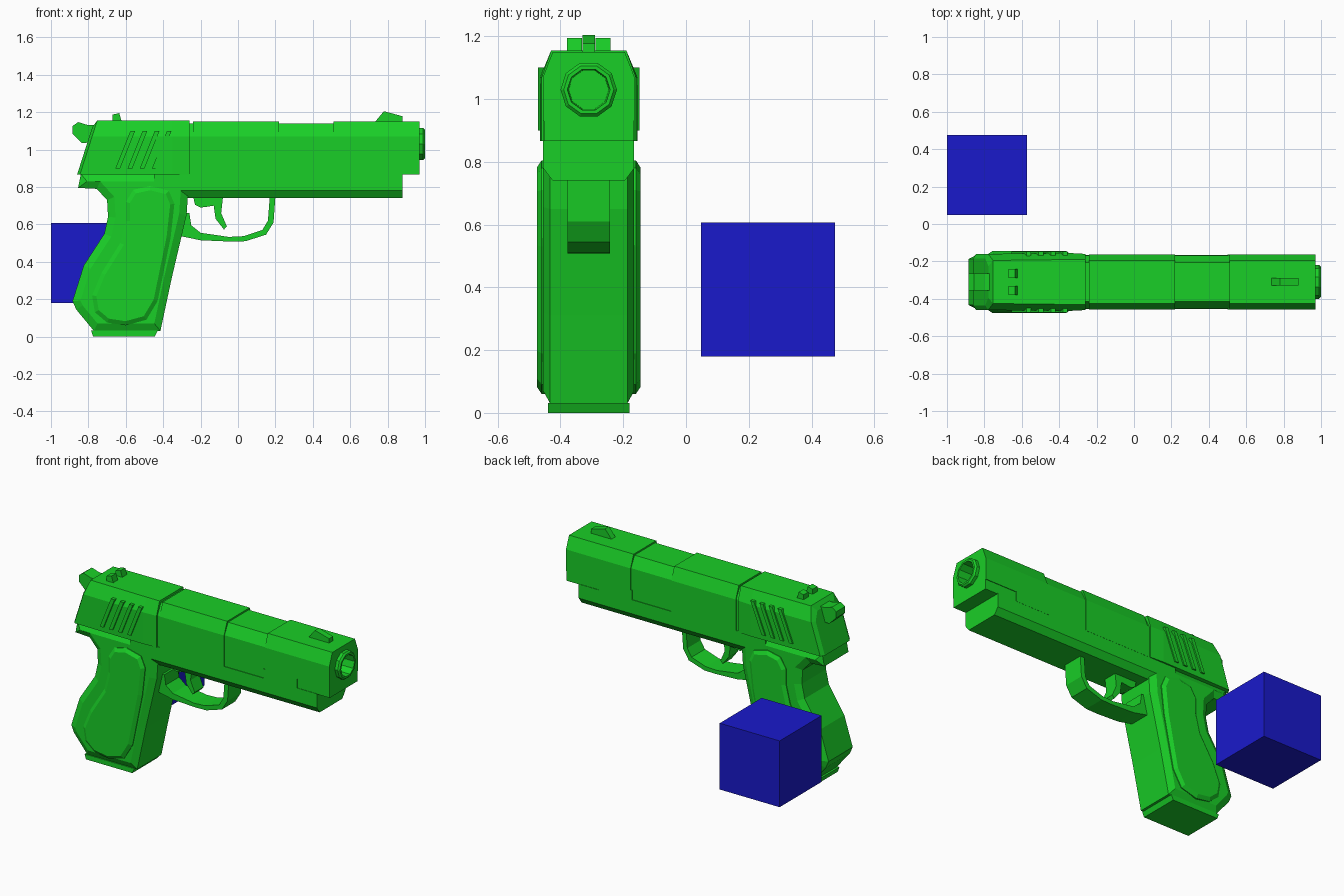
import bpy, bmesh, math

if "Cube" in bpy.data.objects:
    bpy.data.objects.remove(bpy.data.objects["Cube"])

YC = -0.31  # centre line of the pistol


def material(name, rgb):
    m = bpy.data.materials.new(name)
    m.diffuse_color = (*rgb, 1)
    m.use_nodes = True
    m.node_tree.nodes["Principled BSDF"].inputs["Base Color"].default_value = m.diffuse_color
    return m


GREEN = material("green", (0.01, 0.62, 0.02))
BLUE = material("blue", (0.01, 0.01, 0.6))


def finish(name, bm, mat=GREEN):
    bmesh.ops.recalc_face_normals(bm, faces=bm.faces[:])
    me = bpy.data.meshes.new(name)
    bm.to_mesh(me)
    bm.free()
    ob = bpy.data.objects.new(name, me)
    bpy.context.collection.objects.link(ob)
    me.materials.append(mat)
    return ob


def bridge(bm, rings, caps=True):
    for a, b in zip(rings, rings[1:]):
        for i in range(len(a)):
            j = (i + 1) % len(a)
            bm.faces.new((a[i], a[j], b[j], b[i]))
    if caps:
        return [bm.faces.new(rings[0]), bm.faces.new(rings[-1])]


def prism(name, pts, half, inset=0, depth=0, y=0):
    """Side-view outline extruded across the width, with optional chamfered rims."""
    bm = bmesh.new()
    rings = [[bm.verts.new((px, YC + y + s * (half - depth), pz)) for px, pz in pts]
             for s in (-1, 1)]
    caps = bridge(bm, rings)
    bmesh.ops.recalc_face_normals(bm, faces=bm.faces[:])
    if inset:
        bmesh.ops.inset_individual(bm, faces=caps, thickness=inset, depth=depth,
                                   use_even_offset=True)
    return finish(name, bm)


def loft(name, sections, z0=0.867, z1=1.07):
    """Chamfered slide section; each entry is x, half width, top half width, top z, lean."""
    bm = bmesh.new()
    rings = []
    for x, w, t, top, lean in sections:
        ring = [(-w, z0), (w, z0), (w, z1), (t, top), (-t, top), (-w, z1)]
        rings.append([bm.verts.new((x + lean * (z - z0), YC + y, z)) for y, z in ring])
    bridge(bm, rings)
    return finish(name, bm)


def lathe(name, prof, sides, z):
    """Ring profile (x, radius) turned about a lengthwise axis."""
    bm = bmesh.new()
    rings = [[bm.verts.new((x, YC + r * math.cos(2 * math.pi * i / sides),
                            z + r * math.sin(2 * math.pi * i / sides)))
              for i in range(sides)] for x, r in prof]
    bridge(bm, rings)
    return finish(name, bm)


# Slide: serrated rear, recessed core, middle and front blocks
loft("slide_rear", [(-0.86, 0.125, 0.085, 1.12, 0.32), (-0.845, 0.15, 0.115, 1.155, 0.32),
                    (-0.35, 0.155, 0.12, 1.155, 0), (-0.258, 0.15, 0.12, 1.155, 0)])
loft("slide_core", [(-0.35, 0.141, 0.105, 1.14, 0), (0.6, 0.141, 0.105, 1.14, 0)])
loft("slide_middle", [(-0.24, 0.146, 0.115, 1.15, 0), (0.22, 0.146, 0.115, 1.15, 0)])
front = loft("slide_front", [(0.51, 0.146, 0.115, 1.15, 0), (0.97, 0.146, 0.115, 1.15, 0)],
             z0=0.93)
prism("slide_front_lower", [(0.5, 0.867), (0.74, 0.867), (0.74, 0.93), (0.5, 0.93)], 0.146)
prism("slide_nose_block", [(0.74, 0.867), (0.97, 0.867), (0.97, 0.93), (0.74, 0.93)], 0.142)

# Barrel with a real recess in the slide
cutter = lathe("bore_cutter", [(0.78, 0.08), (1.05, 0.08)], 10, 1.03)
cutter.hide_render = True
cutter.hide_set(True)
mod = front.modifiers.new("bore", "BOOLEAN")
mod.object = cutter
mod.operation = "DIFFERENCE"
mod.solver = "EXACT"
lathe("barrel", [(0.77, 0.075), (0.96, 0.09), (0.99, 0.09), (1.0, 0.08), (1.0, 0.068),
                 (0.8, 0.064)], 10, 1.03)

# Slanted grip ribs on both sides of the slide
for side in (-1, 1):
    for i in range(4):
        x = -0.565 + i * 0.065
        prism("slide_rib", [(x - 0.09, 0.9), (x - 0.065, 0.9), (x + 0.015, 1.1), (x - 0.01, 1.1)],
              0.02, y=side * 0.142)

# Sights
for side in (-1, 1):
    prism("rear_sight", [(-0.67, 1.15), (-0.67, 1.187), (-0.635, 1.195), (-0.622, 1.15)],
          0.024, y=side * 0.046)
prism("front_sight", [(0.73, 1.145), (0.78, 1.205), (0.88, 1.178), (0.88, 1.145)], 0.02)

# Hammer
prism("hammer", [(-0.75, 1.13), (-0.8, 1.13), (-0.855, 1.147), (-0.885, 1.125), (-0.885, 1.085),
                 (-0.835, 1.035), (-0.75, 1.04)], 0.045)

# Frame under the slide, chamfered along its lower edges
bm = bmesh.new()
section = [(-0.145, 0.87), (0.145, 0.87), (0.145, 0.78), (0.115, 0.74), (-0.115, 0.74),
           (-0.145, 0.78)]
bridge(bm, [[bm.verts.new((x, YC + y, z)) for y, z in section] for x in (-0.45, 0.88)])
finish("frame", bm)

# Grip, side panels and base plate
prism("grip", [(-0.84, 0.87), (-0.855, 0.795), (-0.755, 0.79), (-0.7, 0.73), (-0.695, 0.64),
               (-0.715, 0.55), (-0.825, 0.38), (-0.885, 0.19), (-0.865, 0.145), (-0.77, 0.03),
               (-0.415, 0.03), (-0.355, 0.31), (-0.275, 0.65), (-0.26, 0.87)],
      0.145, 0.04, 0.022)
prism("grip_panels", [(-0.47, 0.805), (-0.37, 0.78), (-0.34, 0.71), (-0.36, 0.53), (-0.43, 0.19),
                      (-0.49, 0.09), (-0.6, 0.06), (-0.7, 0.075), (-0.765, 0.13), (-0.78, 0.22),
                      (-0.73, 0.34), (-0.63, 0.5), (-0.6, 0.62), (-0.6, 0.72), (-0.56, 0.785)],
      0.165, 0.022, 0.015)
prism("base_plate", [(-0.785, 0.032), (-0.775, 0), (-0.445, 0), (-0.43, 0.032)], 0.13)

# Trigger guard and trigger
prism("trigger_guard", [(-0.32, 0.54), (-0.2, 0.515), (-0.04, 0.508), (0.04, 0.51), (0.15, 0.545),
                        (0.19, 0.61), (0.2, 0.75), (0.17, 0.75), (0.16, 0.62), (0.13, 0.57),
                        (0.03, 0.537), (-0.05, 0.533), (-0.2, 0.555), (-0.25, 0.595),
                        (-0.26, 0.66), (-0.32, 0.66)], 0.068)
prism("trigger", [(-0.24, 0.75), (-0.23, 0.705), (-0.2, 0.69), (-0.16, 0.695), (-0.13, 0.7),
                  (-0.12, 0.63), (-0.075, 0.572), (-0.06, 0.59), (-0.09, 0.66), (-0.08, 0.75)],
      0.045)

# Blue cube behind the pistol
bm = bmesh.new()
bmesh.ops.create_cube(bm, size=0.427)
bmesh.ops.translate(bm, verts=bm.verts[:], vec=(-0.7865, 0.2615, 0.3935))
finish("cube", bm, BLUE)
